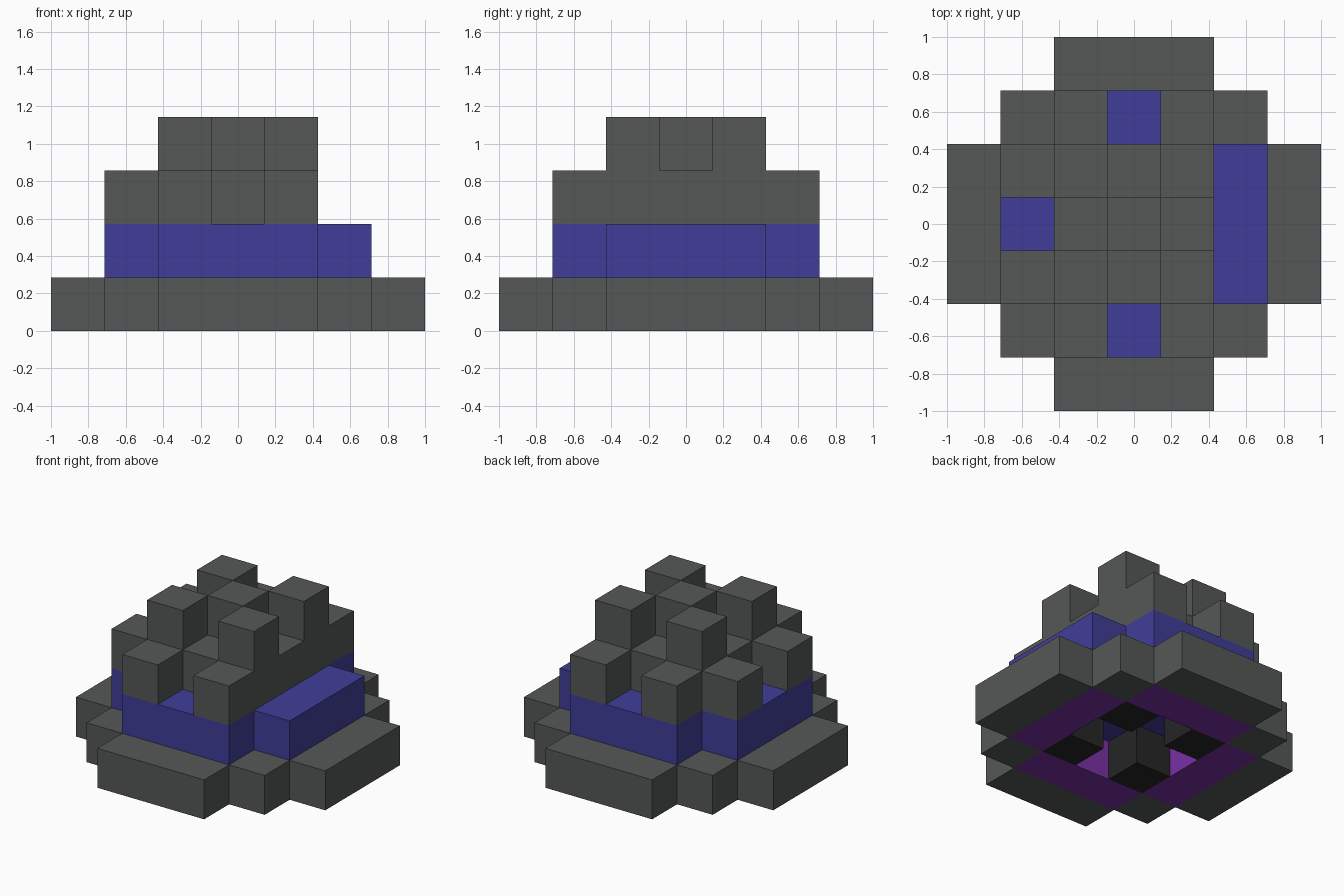
import bpy
import bmesh
from mathutils import Vector

CELL = 2 / 7  # edge length of one block

if "Cube" in bpy.data.objects:
    bpy.data.objects.remove(bpy.data.objects["Cube"])


def material(name, color):
    mat = bpy.data.materials.new(name)
    mat.use_nodes = True
    mat.diffuse_color = (*color, 1)
    mat.node_tree.nodes["Principled BSDF"].inputs["Base Color"].default_value = (*color, 1)
    return mat


stone_grey = material("stone grey", (0.089, 0.098, 0.095))
deep_blue = material("deep blue", (0.051, 0.048, 0.314))
purple = material("purple", (0.188, 0.030, 0.376))
near_black = material("near black", (0.019, 0.019, 0.019))


def stepped_disc(half):
    """Square of blocks with its corners stepped in, as (i, j) cells."""
    span = range(-half, half + 1)
    return {(i, j) for i in span for j in span if abs(i) + abs(j) <= half + 1}


def layer(cells, level):
    return {(i, j, level) for i, j in cells}


wide, middle = stepped_disc(3) | {(i, j) for i in (-2, 2) for j in (-2, 2)}, stepped_disc(2)
core = {(i, j) for i in (-1, 0, 1) for j in (-1, 0, 1)}
corners = {(i, j) for i, j in core if i and j}
# Battlement blocks stand on three sides only
battlements = {(i, j) for i in (-1, 1) for j in (-2, 2)} | {(-2, -1), (-2, 1)}

parts = {
    "base_rim": (layer(wide - middle, 0), stone_grey),
    "underside_ring": (layer(middle - core, 0), purple),
    "inner_feet": (layer(corners, 0), near_black),
    "blue_band": (layer(middle, 1), deep_blue),
    "upper_tier": (layer(core | battlements, 2), stone_grey),
    "top_studs": (layer(corners | {(0, 0)}, 3), stone_grey),
}
filled = set().union(*(cells for cells, _ in parts.values()))


def build_part(name, cells, mat):
    """Skin the outer faces of a group of blocks."""
    bm = bmesh.new()
    for cell in sorted(cells):
        centre = Vector(cell) + Vector((0, 0, 0.5))
        for axis in range(3):
            for side in (-1, 1):
                normal = Vector((0, 0, 0))
                normal[axis] = side
                if tuple(int(c) for c in Vector(cell) + normal) in filled:
                    continue
                u = Vector((0, 0, 0))
                u[(axis + 1) % 3] = 0.5
                v = normal.cross(u)
                mid = centre + normal / 2
                ring = (mid - u - v, mid + u - v, mid + u + v, mid - u + v)
                bm.faces.new([bm.verts.new(p * CELL) for p in ring])
    bmesh.ops.remove_doubles(bm, verts=bm.verts, dist=0.001)
    # Merge flat neighbours into clean large faces
    bmesh.ops.dissolve_limit(bm, angle_limit=0.01, verts=bm.verts, edges=bm.edges)
    mesh = bpy.data.meshes.new(name)
    bm.to_mesh(mesh)
    bm.free()
    mesh.materials.append(mat)
    bpy.context.collection.objects.link(bpy.data.objects.new(name, mesh))


for part_name, (part_cells, part_material) in parts.items():
    build_part(part_name, part_cells, part_material)
